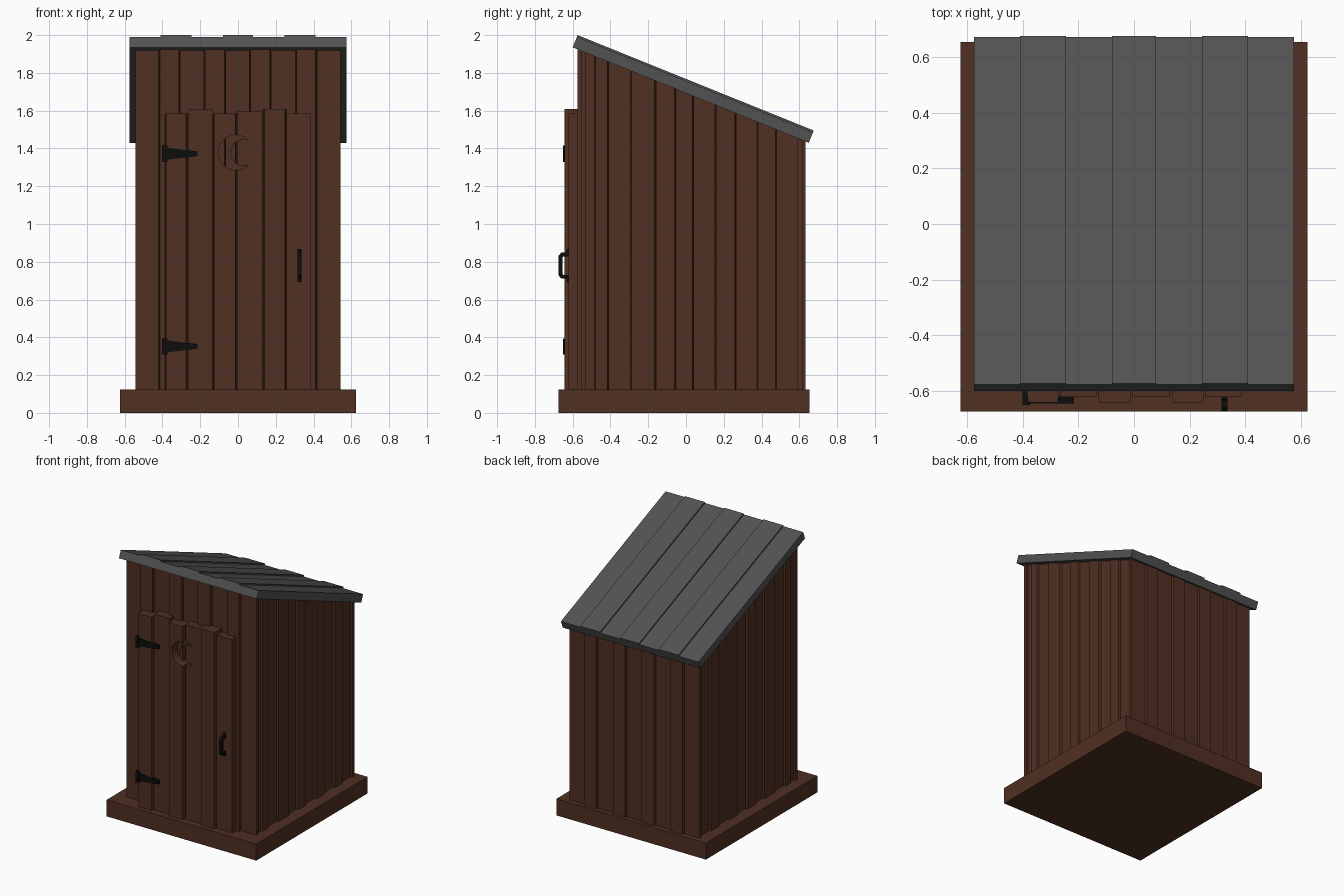
import bpy, bmesh, math

if "Cube" in bpy.data.objects:
    bpy.data.objects.remove(bpy.data.objects["Cube"])


def material(name, rgb):
    m = bpy.data.materials.new(name)
    m.diffuse_color = (*rgb, 1)
    m.use_nodes = True
    m.node_tree.nodes["Principled BSDF"].inputs["Base Color"].default_value = m.diffuse_color
    return m


wood = material("brown_wood", (0.08, 0.029, 0.016))
slate = material("grey_roof", (0.085, 0.085, 0.085))
iron = material("black_iron", (0.004, 0.004, 0.004))


def make(name, prisms, mat):
    """One object from prisms, each a pair of matching 3D loops."""
    bm = bmesh.new()
    for a, b in prisms:
        va = [bm.verts.new(p) for p in a]
        vb = [bm.verts.new(p) for p in b]
        n = len(va)
        bm.faces.new(va[::-1])
        bm.faces.new(vb)
        for i in range(n):
            j = (i + 1) % n
            bm.faces.new((va[i], va[j], vb[j], vb[i]))
    bmesh.ops.recalc_face_normals(bm, faces=bm.faces)
    mesh = bpy.data.meshes.new(name)
    bm.to_mesh(mesh)
    bm.free()
    ob = bpy.data.objects.new(name, mesh)
    bpy.context.collection.objects.link(ob)
    mesh.materials.append(mat)
    return ob


def upright(loop, top, z0=0.125):
    """Prism standing on z0 whose top follows top(y)."""
    return ([(x, y, z0) for x, y in loop], [(x, y, top(y)) for x, y in loop])


def along_y(loop, y0, y1):
    return ([(x, y0, z) for x, z in loop], [(x, y1, z) for x, z in loop])


def along_x(loop, x0, x1):
    return ([(x0, y, z) for y, z in loop], [(x1, y, z) for y, z in loop])


def roof_line(y):
    return 1.935 - 0.404 * (y + 0.6) + 0.004


def plank(a, b, back, face, taper):
    """Footprint of a plank with slightly tapered edges."""
    return [(a, back), (b, back), (b - taper, face), (a + taper, face)]


# base slab
make("base", [upright([(-.625, -.675), (.625, -.675), (.625, .655), (-.625, .655)],
                      lambda y: 0.125, 0)], wood)

# inner body behind the planks
make("wall_core", [upright([(-.515, -.54), (.515, -.54), (.515, .6), (-.515, .6)],
                           roof_line)], wood)

# front and back walls: alternating recessed and proud planks
fx = [-.543, -.42, -.307, -.18, -.065, .06, .175, .305, .417, .543]
for name, back, faces in (("front_wall", -.53, (-.557, -.575)),
                          ("back_wall", .59, (.616, .632))):
    parts = []
    for i, (a, b) in enumerate(zip(fx, fx[1:])):
        t = 0.006 if i % 2 else 0
        parts.append(upright(plank(a, b, back, faces[i % 2], t), roof_line))
    make(name, parts, wood)

# side walls, mirrored
sy = [-.555, -.485, -.41, -.295, -.16, -.06, .04, .153, .265, .375, .48, .614]
for name, s in (("right_wall", 1), ("left_wall", -1)):
    parts = []
    for i, (a, b) in enumerate(zip(sy, sy[1:])):
        t = 0.006 if i % 2 else 0
        loop = [(s * u, v) for v, u in plank(a, b, .51, (.527, .542)[i % 2], t)]
        parts.append(upright(loop, roof_line))
    make(name, parts, wood)

# roof boards, every second one thicker
nx, nz = 0.375, 0.927
rx = [-.575, -.41, -.245, -.08, .08, .245, .41, .575]
boards = []
for i, (a, b) in enumerate(zip(rx, rx[1:])):
    h = 0.07 if i % 2 else 0.06
    low, high = (-.6, 1.935), (.65, 1.43)
    loop = [low, high, (high[0] + h * nx, high[1] + h * nz),
            (low[0] + h * nx, low[1] + h * nz)]
    boards.append(along_x(loop, a, b))
make("roof", boards, slate)

# crescent cutter for the door
oc, orad, ic, irad = -.012, .093, .03, .07
d = ic - oc
px = (orad ** 2 - irad ** 2 + d * d) / (2 * d)
pz = math.sqrt(orad ** 2 - px ** 2)
ta, tb = math.atan2(pz, px), math.atan2(pz, px - d)
moon = []
n = 20
for i in range(n + 1):
    t = ta + (2 * math.pi - 2 * ta) * i / n
    moon.append((oc + orad * math.cos(t), 1.378 + orad * math.sin(t)))
for i in range(1, n):
    t = 2 * math.pi - tb - (2 * math.pi - 2 * tb) * i / n
    moon.append((ic + irad * math.cos(t), 1.378 + irad * math.sin(t)))
cutter = make("moon_cutter", [along_y(moon, -.7, -.5)], wood)
cutter.hide_render = True
cutter.display_type = 'WIRE'

# door planks with uneven tops
dx = [-.39, -.265, -.135, -.005, .13, .257, .387]
tops = [1.585, 1.605, 1.585, 1.595, 1.61, 1.585]
for i, top in enumerate(tops):
    face, t = ((-.642, .009), (-.622, 0))[i % 2]
    ob = make(f"door_plank_{i + 1}",
              [upright(plank(dx[i], dx[i + 1], -.552, face, t), lambda y: top)], wood)
    if i in (2, 3):
        mod = ob.modifiers.new("moon", 'BOOLEAN')
        mod.operation = 'DIFFERENCE'
        mod.solver = 'EXACT'
        mod.object = cutter

# strap hinges
for name, z in (("upper_hinge", 1.372), ("lower_hinge", .352)):
    plate = [(-.402, z - .043), (-.374, z - .043), (-.374, z + .043), (-.402, z + .043)]
    strap = [(-.375, z - .032), (-.215, z - .012), (-.215, z + .012), (-.375, z + .032)]
    make(name, [along_y(plate, -.652, -.6), along_y(strap, -.646, -.618)], iron)

# door handle: two feet and a bent grip
half = [(-.618, .087), (-.631, .087), (-.633, .069), (-.660, .069), (-.675, .052)]
inner = [(-.655, .042), (-.650, .049), (-.618, .049)]
zc = .78
outline = [(y, zc + z) for y, z in half] + [(y, zc - z) for y, z in half[::-1]]
outline += [(y, zc - z) for y, z in inner[::-1]] + [(y, zc + z) for y, z in inner]
make("door_handle", [along_x(outline, .314, .336)], iron)
